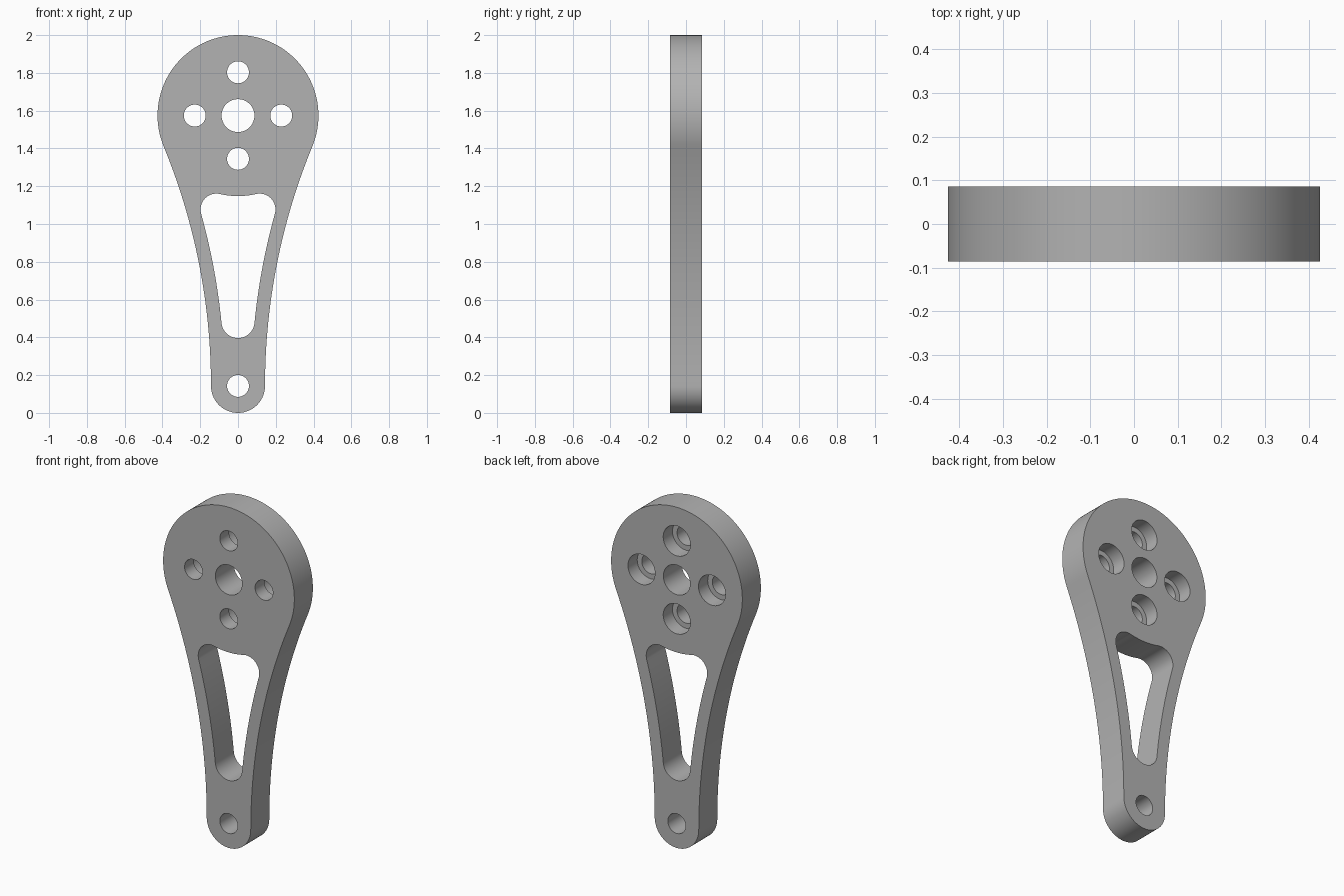
import bpy, bmesh
from math import sin, cos, pi, tau, atan2, sqrt, radians
from mathutils import Vector

default = bpy.data.objects.get("Cube")
if default:
    bpy.data.objects.remove(default, do_unlink=True)

HALF = 0.086                      # half thickness
HEAD, HEAD_R = Vector((0, 1.574)), 0.426
FOOT, FOOT_R = Vector((0, 0.143)), 0.143
WALL = 0.072                      # rib width beside the slot
FILLET = 0.084
BOLT_R, BORE_R, BOLT_RING = 0.058, 0.088, 0.229


def arc(centre, radius, start, end, steps):
    return [centre + radius * Vector((cos(a), sin(a)))
            for a in (start + (end - start) * i / steps for i in range(steps + 1))]


def heading(a, b):
    return atan2(b.y - a.y, b.x - a.x)


def mirrored(half):
    """Close a right-hand half profile whose ends lie on the centre line."""
    return half + [Vector((-p.x, p.y)) for p in reversed(half[1:-1])]


def joined(*arcs):
    """Chain arcs, dropping the repeated point at each joint."""
    return arcs[0] + [p for a in arcs[1:] for p in a[1:]]


def circle(centre, radius, n=48):
    return arc(centre, radius, 0, tau, n)[:-1]


# Flank arc tangent to the foot and head circles
span = HEAD.y - FOOT.y
flank_r = (span ** 2 + FOOT_R ** 2 - HEAD_R ** 2) / (2 * (HEAD_R - FOOT_R))
flank = Vector((FOOT_R + flank_r, FOOT.y))

# Outer profile
to_head = heading(flank, HEAD)
outline = mirrored(joined(
    arc(FOOT, FOOT_R, -pi / 2, 0, 24),
    arc(flank, flank_r, pi, to_head, 32),
    arc(HEAD, HEAD_R, to_head - pi, pi / 2, 48)))

# Slot: round lower end, flanks parallel to the outside, filleted top corners
inner_r = flank_r + WALL
end_z = 0.484
low = Vector((0, end_z))
low_r = (flank - low).length - inner_r
d = (flank - HEAD).length
ra, rb = HEAD_R + FILLET, inner_r + FILLET
along = (ra ** 2 - rb ** 2 + d ** 2) / (2 * d)
axis = (flank - HEAD) / d
corner = HEAD + axis * along + Vector((axis.y, -axis.x)) * sqrt(ra ** 2 - along ** 2)
low_a, corner_a = heading(low, flank), heading(corner, flank)
top_a = heading(corner, HEAD)
slot = mirrored(joined(
    arc(low, low_r, -pi / 2, low_a, 16),
    arc(flank, inner_r, low_a + pi, corner_a + pi, 24),
    arc(corner, FILLET, corner_a, top_a, 20),
    arc(HEAD, HEAD_R, top_a - pi, -pi / 2, 10)))

bm = bmesh.new()


def ring(points, y):
    verts = [bm.verts.new((p.x, y, p.y)) for p in points]
    for a, b in zip(verts, verts[1:] + verts[:1]):
        bm.edges.new((a, b))
    return verts


def ring_edges(verts):
    return [bm.edges.get((a, b)) for a, b in zip(verts, verts[1:] + verts[:1])]


def wall(r1, r2):
    n = len(r1)
    for i in range(n):
        j = (i + 1) % n
        bm.faces.new((r1[i], r1[j], r2[j], r2[i]))


front, back, walls = [], [], []

# Straight through profiles: outside, slot, hub hole, foot hole
for points in (outline, slot, circle(HEAD, 0.087), circle(FOOT, BOLT_R)):
    f, b = ring(points, -HALF), ring(points, HALF)
    front.append(f)
    back.append(b)
    walls.append((f, b))

# Four bolt holes, counterbored from the back
for k in range(4):
    c = HEAD + BOLT_RING * Vector((cos(k * pi / 2), sin(k * pi / 2)))
    small, large = circle(c, BOLT_R), circle(c, BORE_R)
    rings = [ring(small, -HALF), ring(small, 0), ring(large, 0), ring(large, HALF)]
    front.append(rings[0])
    back.append(rings[3])
    walls += list(zip(rings, rings[1:]))

# Flat faces with openings, then all the walls
for rings, side in ((front, -1), (back, 1)):
    bmesh.ops.triangle_fill(bm, use_beauty=True, use_dissolve=False,
                            normal=(0, side, 0),
                            edges=[e for r in rings for e in ring_edges(r)])
for r1, r2 in walls:
    wall(r1, r2)
bmesh.ops.recalc_face_normals(bm, faces=bm.faces)

mesh = bpy.data.meshes.new("lever_arm")
bm.to_mesh(mesh)
bm.free()
arm = bpy.data.objects.new("lever_arm", mesh)
bpy.context.collection.objects.link(arm)

grey = bpy.data.materials.new("plain_grey")
grey.use_nodes = True
colour = (0.45, 0.45, 0.45, 1)
grey.diffuse_color = colour
grey.node_tree.nodes["Principled BSDF"].inputs["Base Color"].default_value = colour
mesh.materials.append(grey)

bpy.ops.object.select_all(action="DESELECT")
arm.select_set(True)
bpy.context.view_layer.objects.active = arm
bpy.ops.object.shade_smooth_by_angle(angle=radians(30))
